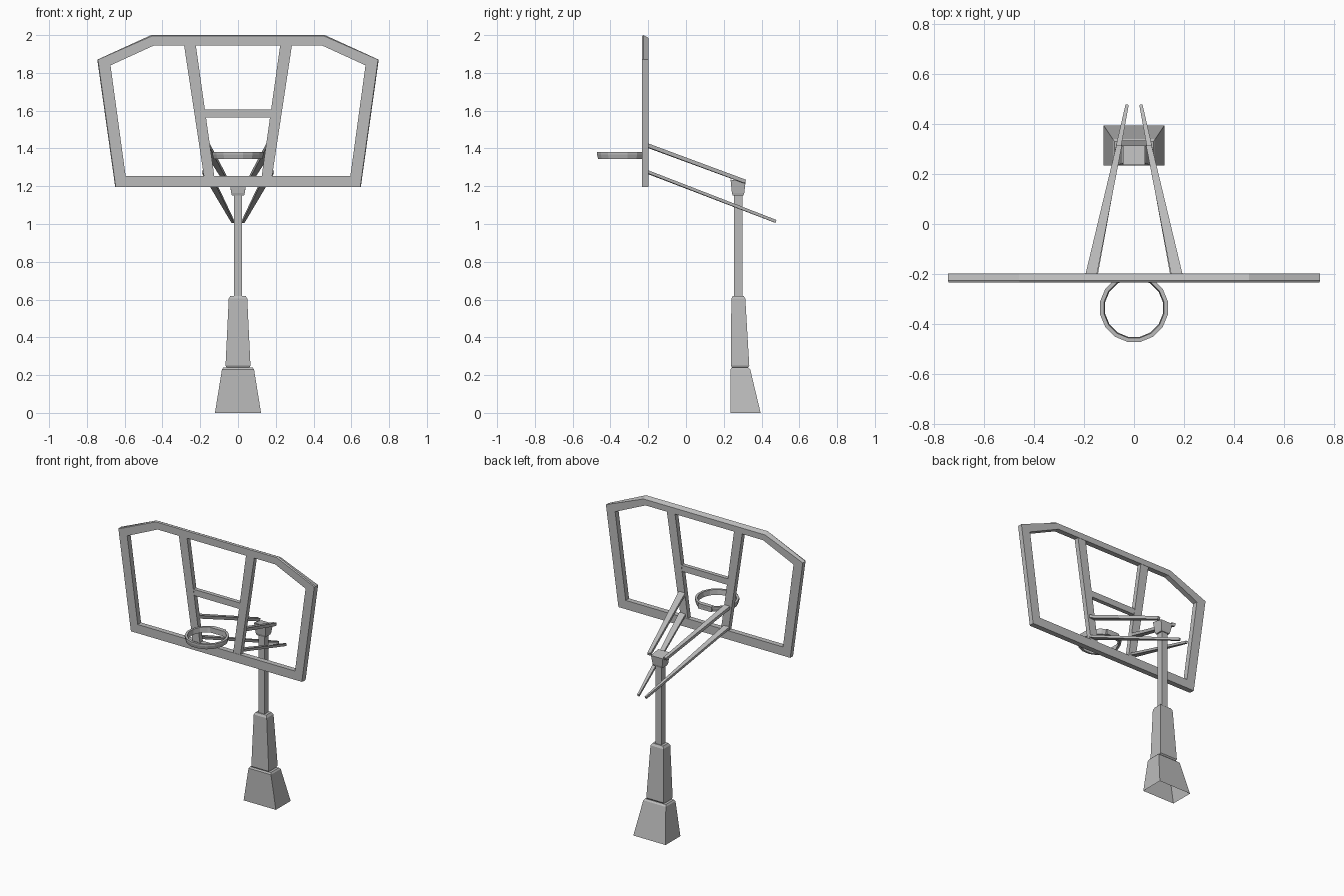
import bpy
import math
from mathutils import Vector

cube = bpy.data.objects.get("Cube")
if cube:
    bpy.data.objects.remove(cube)

grey = bpy.data.materials.new("Light grey")
grey.use_nodes = True
grey.diffuse_color = (0.5, 0.5, 0.5, 1)
grey.node_tree.nodes["Principled BSDF"].inputs["Base Color"].default_value = (0.5, 0.5, 0.5, 1)


def loft(name, loops, cap_start=True, cap_end=True, closed=False):
    """Skin a series of equal-length point loops with quads."""
    n = len(loops[0])
    verts = [p for loop in loops for p in loop]
    faces = []
    for k in range(len(loops) if closed else len(loops) - 1):
        a, b = k * n, (k + 1) % len(loops) * n
        faces += [(a + i, a + (i + 1) % n, b + (i + 1) % n, b + i) for i in range(n)]
    if cap_start and not closed:
        faces.append(tuple(reversed(range(n))))
    if cap_end and not closed:
        faces.append(tuple(range(len(verts) - n, len(verts))))
    mesh = bpy.data.meshes.new(name)
    mesh.from_pydata(verts, [], faces)
    mesh.materials.append(grey)
    obj = bpy.data.objects.new(name, mesh)
    bpy.context.collection.objects.link(obj)
    # Consistent outward normals
    import bmesh
    bm = bmesh.new()
    bm.from_mesh(mesh)
    bmesh.ops.recalc_face_normals(bm, faces=bm.faces)
    bm.to_mesh(mesh)
    bm.free()
    return obj


def rect(z, half, front, back, back_z=None):
    zb = z if back_z is None else back_z
    return [(-half, front, z), (half, front, z), (half, back, zb), (-half, back, zb)]


def plate(name, outline, front, back):
    """Extrude an x-z outline in depth."""
    return loft(name, [[(x, y, z) for x, z in outline] for y in (front, back)])


def mirrored(half):
    """Complete an outline given its +x half, bottom to top."""
    return half + [(-x, z) for x, z in reversed(half)]


# Stand: open-bottomed foot, tapered sleeve, square pole and head
loft("foot", [rect(0, 0.122, 0.235, 0.395), rect(0.23, 0.085, 0.235, 0.34),
              rect(0.24, 0.078, 0.242, 0.33)], cap_start=False)
loft("sleeve", [rect(0.238, 0.06, 0.245, 0.325), rect(0.25, 0.066, 0.238, 0.335),
                rect(0.605, 0.049, 0.24, 0.314), rect(0.62, 0.04, 0.248, 0.305)])
loft("pole", [rect(0.6, 0.022, 0.255, 0.298), rect(1.17, 0.022, 0.255, 0.298)])
loft("pole_head", [rect(1.15, 0.032, 0.248, 0.304), rect(1.165, 0.036, 0.243, 0.309),
                   rect(1.235, 0.045, 0.236, 0.315, 1.222)])

# Backboard frame with a lightly chamfered front and a sloped top edge
FRONT, BACK = -0.234, -0.198
outer = mirrored([(0.65, 1.195), (0.745, 1.87), (0.46, 2.0)])
inner = mirrored([(0.595, 1.255), (0.675, 1.84), (0.445, 1.945)])


def frame_loop(points, y, drop=0, scale=1):
    return [(x * scale, y, z - (drop if z > 1.9 else 0)) for x, z in points]


loft("backboard_frame", [frame_loop(outer, FRONT, 0.006, 0.995), frame_loop(outer, FRONT + 0.008),
                         frame_loop(outer, BACK, 0.015), frame_loop(inner, BACK),
                         frame_loop(inner, FRONT)], closed=True)

# Inner struts and crossbar
for side, s in (("left", 1), ("right", -1)):
    plate(side + "_strut", [(s * 0.125, 1.25), (s * 0.18, 1.25), (s * 0.286, 1.95),
                            (s * 0.224, 1.95)], FRONT + 0.002, BACK - 0.002)
plate("crossbar", mirrored([(0.18, 1.565), (0.185, 1.607)]), FRONT + 0.004, BACK - 0.004)

# Hoop: a flat lip over a narrower band
SIDES = 16


def circle(r, z):
    turn = [2 * math.pi * (i + 0.5) / SIDES for i in range(SIDES)]
    return [(r * math.cos(a), -0.336 + r * math.sin(a), z) for a in turn]


loft("hoop", [circle(0.138, 1.38), circle(0.138, 1.368), circle(0.132, 1.345),
              circle(0.118, 1.345), circle(0.122, 1.38)], closed=True)
plate("hoop_mount", mirrored([(0.05, 1.345), (0.05, 1.38)]), FRONT + 0.004, BACK - 0.004)


# Support arms, tapering away from the backboard
def arm(name, start, end, w_start, w_end, thick):
    start, end = Vector(start), Vector(end)
    along = (end - start).normalized()
    across = along.cross(Vector((0, 0, 1))).normalized()
    up = across.cross(along)
    loops = []
    for p, w in ((start, w_start), (end, w_end)):
        loops.append([p + across * (a * w / 2) + up * (b * thick / 2)
                      for a, b in ((-1, -1), (1, -1), (1, 1), (-1, 1))])
    loft(name, loops)


for side, s in (("left", 1), ("right", -1)):
    arm(side + "_upper_arm", (s * 0.172, -0.205, 1.416), (s * 0.06, 0.312, 1.225), 0.045, 0.022, 0.02)
    arm(side + "_lower_arm", (s * 0.168, -0.205, 1.276), (s * 0.028, 0.475, 1.014), 0.045, 0.013, 0.016)
